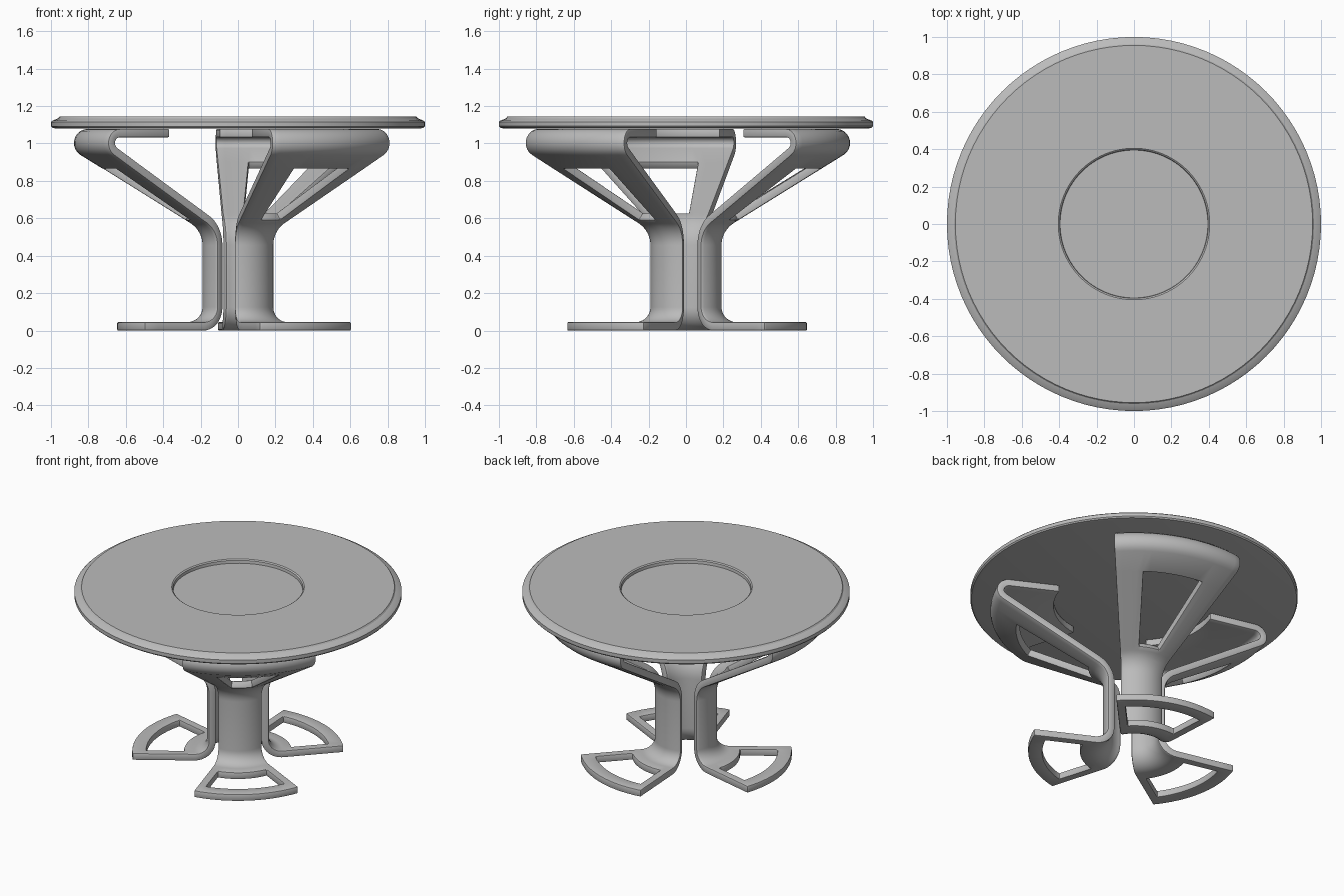
import bpy, bmesh
from math import sin, cos, tan, atan2, radians, sqrt, tau
from mathutils import Vector

cube = bpy.data.objects.get("Cube")
if cube:
    bpy.data.objects.remove(cube)

grey = bpy.data.materials.new("plain_grey")
grey.use_nodes = True
colour = (0.5, 0.5, 0.5, 1)
grey.diffuse_color = colour
grey.node_tree.nodes["Principled BSDF"].inputs["Base Color"].default_value = colour


def add_object(name, bm):
    mesh = bpy.data.meshes.new(name)
    bm.to_mesh(mesh)
    bm.free()
    mesh.materials.append(grey)
    obj = bpy.data.objects.new(name, mesh)
    bpy.context.collection.objects.link(obj)
    return obj


def finish(obj):
    """Apply modifiers and smooth the shallow edges."""
    bpy.ops.object.select_all(action='DESELECT')
    obj.select_set(True)
    bpy.context.view_layer.objects.active = obj
    bpy.ops.object.convert(target='MESH')
    bpy.ops.object.shade_smooth_by_angle(angle=radians(30))


def lathe(name, profile, steps=96):
    """Revolve a profile around z and cap both ends."""
    bm = bmesh.new()
    rings = [[bm.verts.new((r * cos(tau * k / steps), r * sin(tau * k / steps), z))
              for k in range(steps)] for r, z in profile]
    for low, high in zip(rings, rings[1:]):
        for k in range(steps):
            n = (k + 1) % steps
            bm.faces.new((low[k], low[n], high[n], high[k]))
    bm.faces.new(rings[0])
    bm.faces.new(rings[-1])
    bmesh.ops.recalc_face_normals(bm, faces=bm.faces)
    return add_object(name, bm)


# Round table top with a stepped rim and a shallow central recess
top = lathe("table_top", [
    (0.975, 1.08), (0.993, 1.084), (1.0, 1.092), (1.0, 1.115), (0.992, 1.122),
    (0.962, 1.134), (0.955, 1.143), (0.405, 1.143), (0.397, 1.137), (0.395, 1.118)])
finish(top)


def rounded(path, steps=9):
    """Fillet a polyline of (r, z, radius, opens_window) corners."""
    out = []
    for i, (r, z, radius, opens) in enumerate(path):
        p = Vector((r, z))
        if not radius:
            out.append((p, opens))
            continue
        a = (Vector(path[i - 1][:2]) - p).normalized()
        b = (Vector(path[i + 1][:2]) - p).normalized()
        half = a.angle(b) / 2
        centre = p + (a + b).normalized() * radius / sin(half)
        start = p + a * radius / tan(half) - centre
        end = p + b * radius / tan(half) - centre
        turn = start.angle(end)
        for k in range(steps + 1):
            t = k / steps
            arm = (start * sin((1 - t) * turn) + end * sin(t * turn)) / sin(turn)
            out.append((centre + arm, False))
    return out


def half_angle(r, base, slope):
    """Angle where a circle of radius r meets the line w = base + slope * u."""
    k = 1 + slope * slope
    u = (-base * slope + sqrt(k * r * r - base * base)) / k
    return atan2(base + slope * u, u)


# Side profile of one leg: foot, column, sloping arm, bend, top flange
SLOPE = 0.62
arm_z = lambda r: 0.59 + SLOPE * (r - 0.28)
bend_r = 0.28 + (1.078 - 0.59) / SLOPE
profile = rounded([
    (0.646, 0.045, 0, False), (0.56, 0.045, 0, True), (0.33, 0.045, 0, False),
    (0.19, 0.045, 0.08, False), (0.19, arm_z(0.19), 0.14, False),
    (0.28, 0.59, 0, True), (0.72, arm_z(0.72), 0, False),
    (bend_r, 1.078, 0.0755, False), (0.49, 1.078, 0, False)])

# Curved leg sheet, flaring with radius, with the two windows left open
SIDE, MIDDLE = 4, 10
bm = bmesh.new()
rows = []
for p, opens in profile:
    r, z = p
    edge = half_angle(r, 0.077, 0.43)
    if z < 0.05:
        inner = half_angle(r, 0.022, 0.43)
    elif z > 0.55:
        inner = half_angle(r, -0.015, 0.297)
    else:
        inner = edge * 0.5
    angles = [-edge + (edge - inner) * k / SIDE for k in range(SIDE)]
    angles += [-inner + 2 * inner * k / MIDDLE for k in range(MIDDLE + 1)]
    angles += [inner + (edge - inner) * k / SIDE for k in range(1, SIDE + 1)]
    rows.append([bm.verts.new((r * cos(a), r * sin(a), z)) for a in angles])
for i in range(len(rows) - 1):
    for j in range(len(rows[i]) - 1):
        if profile[i][1] and SIDE <= j < SIDE + MIDDLE:
            continue
        bm.faces.new((rows[i][j], rows[i][j + 1], rows[i + 1][j + 1], rows[i + 1][j]))

leg = add_object("leg_1", bm)
solid = leg.modifiers.new("thickness", 'SOLIDIFY')
solid.thickness = 0.045
solid.offset = -1
solid.use_even_offset = True
bevel = leg.modifiers.new("soft_edges", 'BEVEL')
bevel.width = 0.006
bevel.segments = 2
bevel.limit_method = 'ANGLE'
bevel.angle_limit = radians(40)
finish(leg)

# Three equal legs around the centre
for n in range(3):
    obj = leg if n == 0 else leg.copy()
    obj.name = f"leg_{n + 1}"
    obj.rotation_euler.z = radians(70 + 120 * n)
    if n:
        bpy.context.collection.objects.link(obj)
